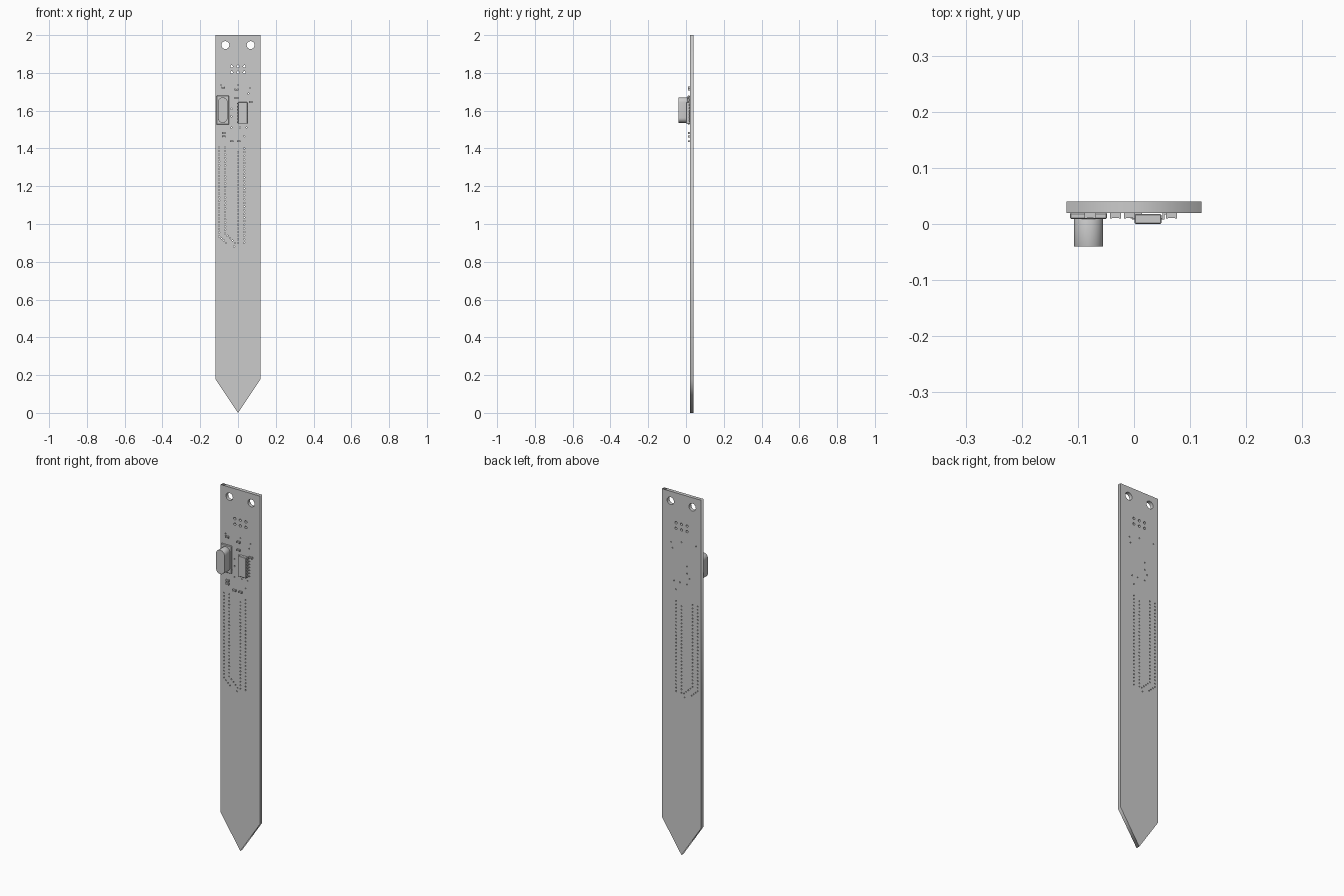
import bpy, bmesh, math
from mathutils import Matrix

if "Cube" in bpy.data.objects:
    bpy.data.objects.remove(bpy.data.objects["Cube"])

FACE = 0.02   # y of the board's front face


def spline(curve, pts):
    s = curve.splines.new('POLY')
    s.points.add(len(pts) - 1)
    for p, (x, z) in zip(s.points, pts):
        p.co = (x, z, 0, 1)
    s.use_cyclic_u = True


def ring(x, z, r, n):
    return [(x + r * math.cos(2 * math.pi * i / n), z + r * math.sin(2 * math.pi * i / n)) for i in range(n)]


def plate(name, loops, y0, y1):
    """Filled outline (first loop) with holes, standing in the xz plane between y0 and y1."""
    cu = bpy.data.curves.new(name, 'CURVE')
    cu.dimensions = '2D'
    cu.fill_mode = 'BOTH'
    cu.extrude = (y1 - y0) / 2
    for l in loops:
        spline(cu, l)
    tmp = bpy.data.objects.new(name + "_curve", cu)
    bpy.context.collection.objects.link(tmp)
    bpy.context.view_layer.update()
    me = bpy.data.meshes.new_from_object(tmp.evaluated_get(bpy.context.evaluated_depsgraph_get()))
    bpy.data.objects.remove(tmp)
    me.transform(Matrix.Translation((0, (y0 + y1) / 2, 0)) @ Matrix.Rotation(math.pi / 2, 4, 'X'))
    bm = bmesh.new()
    bm.from_mesh(me)
    bmesh.ops.remove_doubles(bm, verts=bm.verts, dist=1e-5)
    bmesh.ops.recalc_face_normals(bm, faces=bm.faces)
    bm.to_mesh(me)
    bm.free()
    me.name = name
    ob = bpy.data.objects.new(name, me)
    bpy.context.collection.objects.link(ob)
    return ob


def boxes(name, items, bevel=0):
    """items: (x0, x1, y0, y1, z0, z1)"""
    bm = bmesh.new()
    for x0, x1, y0, y1, z0, z1 in items:
        m = Matrix.Translation(((x0 + x1) / 2, (y0 + y1) / 2, (z0 + z1) / 2)) @ \
            Matrix.Diagonal((x1 - x0, y1 - y0, z1 - z0, 1))
        bmesh.ops.create_cube(bm, size=1, matrix=m)
    if bevel:
        bmesh.ops.bevel(bm, geom=bm.edges[:], offset=bevel, segments=1, affect='EDGES')
    me = bpy.data.meshes.new(name)
    bm.to_mesh(me)
    bm.free()
    ob = bpy.data.objects.new(name, me)
    bpy.context.collection.objects.link(ob)
    return ob


def stadium(x, z, w, h, n=12):
    r, d = w / 2, h / 2 - w / 2
    top = [(x + r * math.cos(math.pi * i / n), z + d + r * math.sin(math.pi * i / n)) for i in range(n + 1)]
    return top + [(2 * x - a, 2 * z - b) for a, b in top]


def path_dots(pts, step):
    out = []
    for (x0, z0), (x1, z1) in zip(pts, pts[1:]):
        n = max(1, round(math.hypot(x1 - x0, z1 - z0) / step))
        out += [(x0 + (x1 - x0) * i / n, z0 + (z1 - z0) * i / n) for i in range(n)]
    return out + [pts[-1]]


# Circuit board: pointed stake with mounting, header and via holes
loops = [[(-0.12, 2), (-0.12, 0.18), (0, 0), (0.12, 0.18), (0.12, 2)]]
loops += [ring(s * 0.067, 1.947, 0.021, 24) for s in (-1, 1)]
loops += [ring(x, z, 0.007, 12) for x in (-0.034, 0, 0.034) for z in (1.803, 1.834)]
vias = []
for track in ([(-0.1, 1.405), (-0.1, 0.935), (-0.063, 0.9)],
              [(-0.068, 1.405), (-0.068, 0.95), (-0.016, 0.9)],
              [(0, 1.38), (0, 0.9)],
              [(0.033, 1.40), (0.033, 0.9)]):
    vias += path_dots(track, 0.019)
vias += [(-0.02, 0.88), (0.063, 1.72), (0.055, 1.69), (0.0, 1.735), (0.033, 1.465), (0.01, 1.51),
         (0.045, 1.51), (-0.035, 1.51), (-0.035, 1.57), (-0.05, 1.545), (-0.035, 1.61), (-0.09, 1.735)]
loops += [ring(x, z, 0.0035, 8) for x, z in vias]
plate("board", loops, FACE, 0.04)

# Crystal: base, flange and rounded can
cx, cz = -0.081, 1.603
boxes("crystal_base", [(cx - 0.033, cx + 0.033, 0.009, FACE, cz - 0.076, cz + 0.076)], 0.002)
can = plate("crystal_can", [stadium(cx, cz, 0.052, 0.134)], -0.04, 0.01)
bev = can.modifiers.new("rim", 'BEVEL')
bev.width, bev.segments, bev.limit_method, bev.angle_limit = 0.003, 2, 'ANGLE', math.radians(50)
for p in can.data.polygons:
    p.use_smooth = abs(p.normal.y) < 0.5

# Chip body with two rows of bent legs
ix, iz = 0.025, 1.588
boxes("chip_body", [(ix - 0.024, ix + 0.024, 0.0, 0.018, iz - 0.057, iz + 0.057)], 0.002)
legs = []
for i in range(7):
    z = iz + (i - 3) * 0.0165
    for s in (-1, 1):
        for a, b, y0, y1 in ((0.022, 0.028, 0.008, 0.011), (0.026, 0.029, 0.008, 0.02), (0.027, 0.034, 0.017, 0.02)):
            xa, xb = sorted((ix + s * a, ix + s * b))
            legs.append((xa, xb, y0, y1, z - 0.003, z + 0.003))
boxes("chip_legs", legs)

# Small surface-mount parts: (x, z, lies along x)
parts = [(-0.078, 1.722, True), (-0.008, 1.712, True), (-0.008, 1.668, True), (0.067, 1.645, True),
         (-0.075, 1.481, True), (-0.075, 1.464, True), (-0.033, 1.438, True), (0.004, 1.438, True)]
bodies, caps = [], []
for x, z, flat in parts:
    L, W = 0.010, 0.005
    w, h = (L, W) if flat else (W, L)
    bodies.append((x - w + 0.001, x + w - 0.001, 0.011, FACE, z - h + 0.001, z + h - 0.001))
    for s in (-1, 1):
        px, pz = (x + s * 0.008, z) if flat else (x, z + s * 0.008)
        cw, ch = (0.002, W) if flat else (W, 0.002)
        caps.append((px - cw, px + cw, 0.010, FACE, pz - ch, pz + ch))
boxes("small_part_bodies", bodies)
boxes("small_part_caps", caps)
